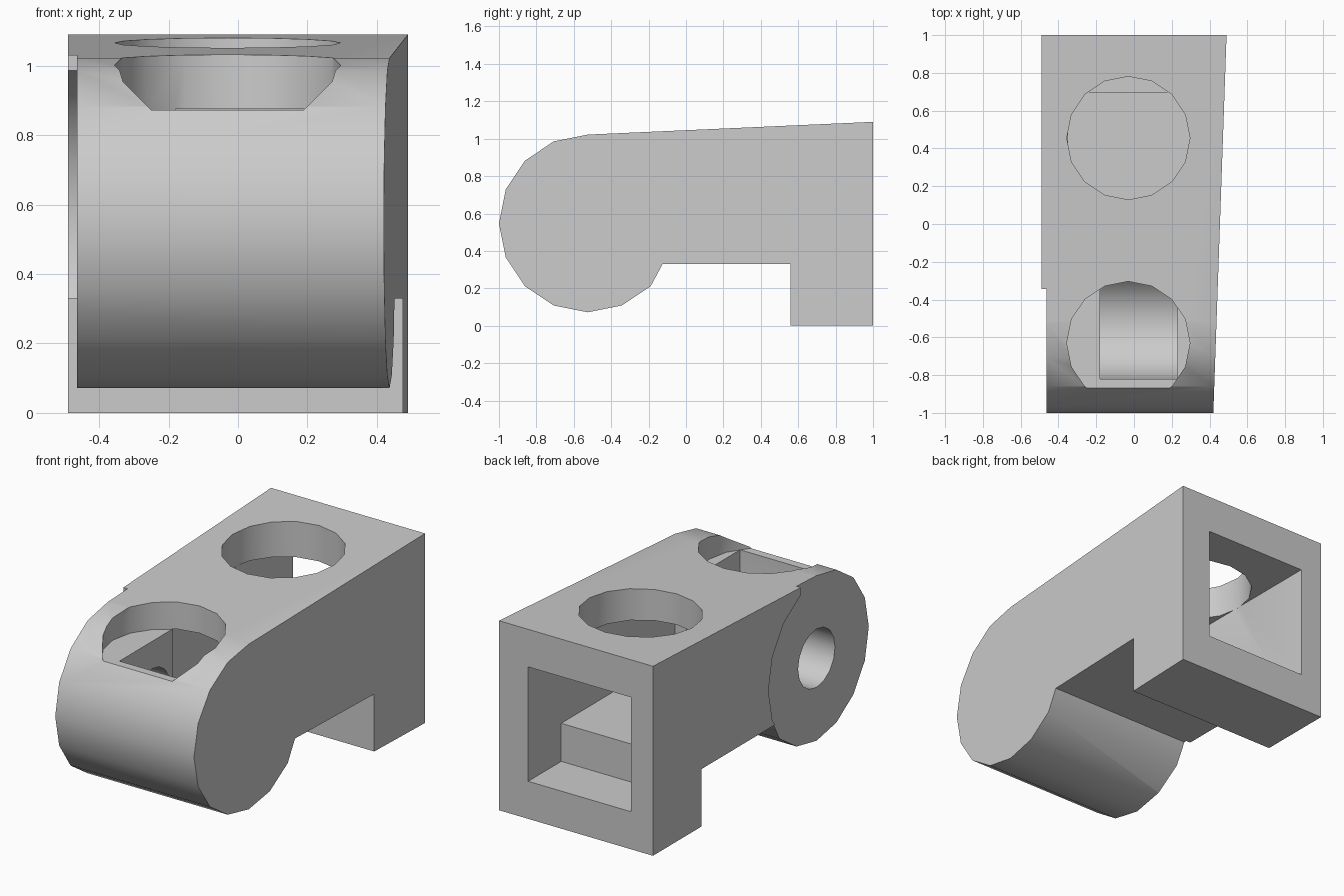
import bpy, bmesh, math
from mathutils import Vector

cube = bpy.data.objects.get("Cube")
if cube:
    bpy.data.objects.remove(cube)

grey = bpy.data.materials.new("plain_grey")
grey.use_nodes = True
grey.diffuse_color = (0.6, 0.6, 0.6, 1)
grey.node_tree.nodes["Principled BSDF"].inputs["Base Color"].default_value = (0.6, 0.6, 0.6, 1)

PIVOT = (-0.525, 0.547)   # knuckle axis in y, z
RADIUS = 0.475


def arc(center, radius, start, stop, step=22.5):
    """Points on a 16-sided circle, from start to stop degrees."""
    count = round((stop - start) / step)
    angles = [math.radians(start + i * step) for i in range(count + 1)]
    return [(center[0] + radius * math.cos(a), center[1] + radius * math.sin(a)) for a in angles]


def prism(name, points, low, high, axis="x"):
    """Extrude a closed outline along x (outline in y, z) or z (outline in x, y)."""
    bm = bmesh.new()
    place = (lambda p: (low, *p)) if axis == "x" else (lambda p: (*p, low))
    face = bm.faces.new([bm.verts.new(place(p)) for p in points])
    ext = bmesh.ops.extrude_face_region(bm, geom=[face])
    shift = Vector((high - low, 0, 0)) if axis == "x" else Vector((0, 0, high - low))
    bmesh.ops.translate(bm, verts=[g for g in ext["geom"] if isinstance(g, bmesh.types.BMVert)], vec=shift)
    bmesh.ops.recalc_face_normals(bm, faces=bm.faces)
    mesh = bpy.data.meshes.new(name)
    bm.to_mesh(mesh)
    bm.free()
    obj = bpy.data.objects.new(name, mesh)
    bpy.context.collection.objects.link(obj)
    return obj


def box_outline(y0, y1, z0, z1):
    return [(y0, z0), (y1, z0), (y1, z1), (y0, z1)]


# Body: round knuckle, straight arm and rear foot in one outline
outline = arc(PIVOT, RADIUS, 90, 315)
outline += [(-0.125, 0.33), (0.56, 0.33), (0.56, 0), (1, 0), (1, 1.09)]
body = prism("hinge_body", outline, -0.49, 0.49)
for v in body.data.vertices:          # tapered side
    if v.co.x > 0:
        v.co.x = 0.455 + 0.035 * v.co.y
body.data.materials.append(grey)

# Cutters
cutters = [
    # round recess and clearance beside the knuckle
    prism("recess_disc", arc(PIVOT, RADIUS + 0.001, 0, 337.5), -0.7, -0.463),
    prism("recess_front", box_outline(-1.2, -0.343, -0.2, 1.3), -0.7, -0.463),
    # square tunnel from the rear, with a raised floor over the arm
    prism("tunnel", [(1.2, 0.216), (1.2, 0.874), (-0.335, 0.874), (-0.335, 0.435),
                     (0.7, 0.435), (0.7, 0.216)], -0.35, 0.304),
    # narrow round-bottomed pocket in the knuckle
    prism("pocket", [(-0.248, 0.875)] + [(-0.82, 0.875)] + arc(PIVOT, 0.295, 180, 337.5), -0.18, 0.23),
    # axle hole into the pocket
    prism("axle_hole", arc(PIVOT, 0.168, 0, 337.5), -0.7, -0.1),
]
# Round openings in the roof
for label, y in (("rear", 0.455), ("front", -0.63)):
    cutters.append(prism(label + "_top_hole", arc((-0.03, y), 0.326, 0, 337.5), 0.872, 1.4, "z"))

for cutter in cutters:
    cutter.hide_render = True
    mod = body.modifiers.new(cutter.name, "BOOLEAN")
    mod.operation = "DIFFERENCE"
    mod.solver = "EXACT"
    mod.object = cutter

# Bake the cuts and drop the cutters
bpy.context.view_layer.update()
graph = bpy.context.evaluated_depsgraph_get()
baked = bpy.data.meshes.new_from_object(body.evaluated_get(graph))
body.modifiers.clear()
body.data = baked
for cutter in cutters:
    bpy.data.objects.remove(cutter)
body.data.materials.clear()
body.data.materials.append(grey)
for p in body.data.polygons:
    p.material_index = 0

# Smooth rounds, sharp corners
bpy.ops.object.select_all(action="DESELECT")
body.select_set(True)
bpy.context.view_layer.objects.active = body
bpy.ops.object.shade_smooth_by_angle(angle=math.radians(30))
